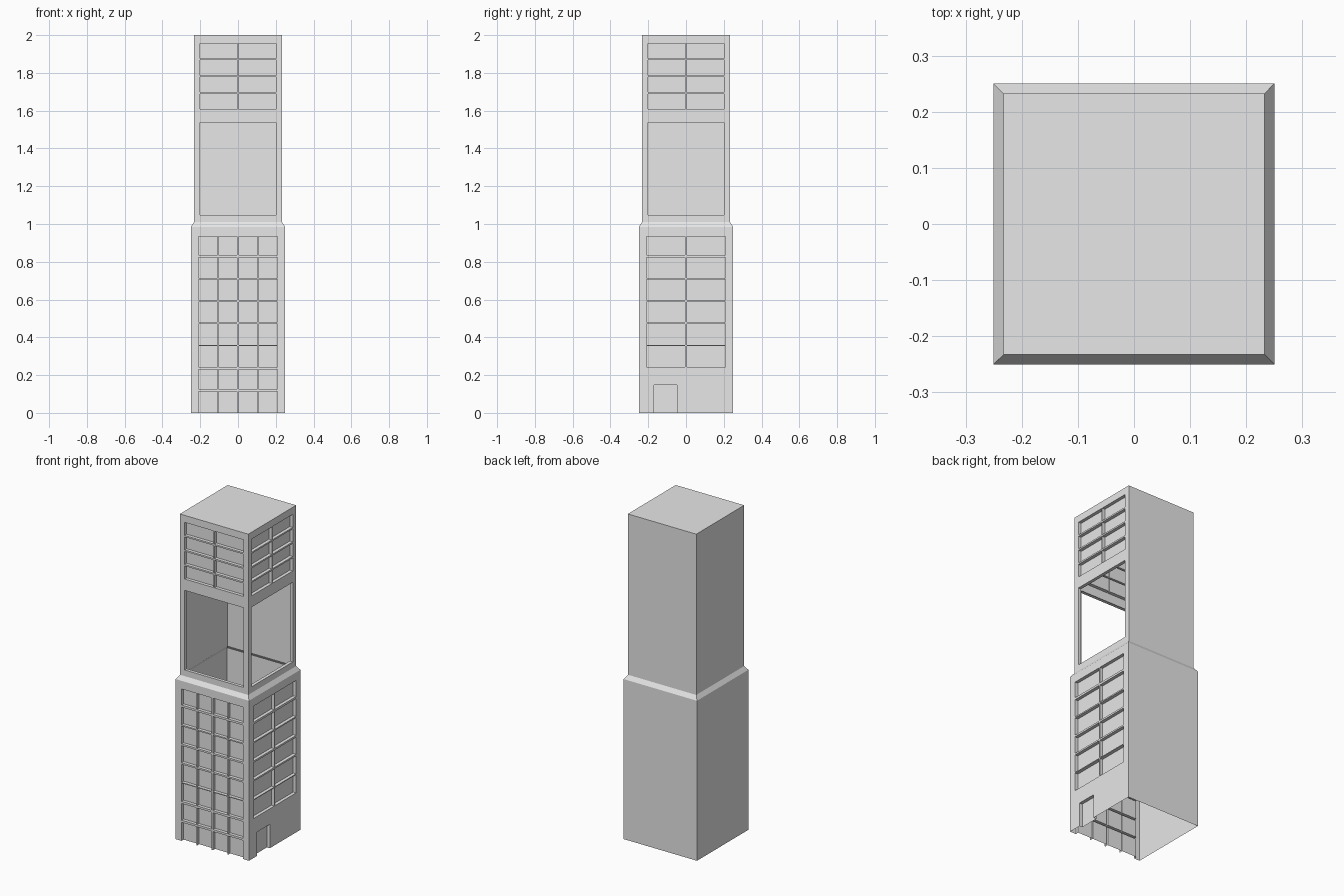
import bpy
import bmesh

cube = bpy.data.objects.get("Cube")
if cube:
    bpy.data.objects.remove(cube, do_unlink=True)

LOWER, UPPER = 0.25, 0.233          # half widths of the two blocks
LEDGE_LOW, LEDGE_HIGH, TOP = 0.985, 1.01, 2.0
DEPTH = 0.02                        # window recess

concrete = bpy.data.materials.new("light_grey")
concrete.use_nodes = True
GREY = (0.8, 0.8, 0.8, 1)
concrete.diffuse_color = GREY
concrete.node_tree.nodes["Principled BSDF"].inputs["Base Color"].default_value = GREY


def make_object(name, quads):
    """Turn a list of corner loops into a welded flat-shaded object."""
    bm = bmesh.new()
    for quad in quads:
        bm.faces.new([bm.verts.new(p) for p in quad])
    bmesh.ops.remove_doubles(bm, verts=bm.verts, dist=0.0001)
    mesh = bpy.data.meshes.new(name)
    bm.to_mesh(mesh)
    bm.free()
    mesh.materials.append(concrete)
    obj = bpy.data.objects.new(name, mesh)
    bpy.context.collection.objects.link(obj)


def front(r):
    return lambda u, z, d=0: (u, d - r, z)


def right(r):
    return lambda u, z, d=0: (r - d, u, z)


def left(r):
    return lambda u, z, d=0: (d - r, -u, z)


def back(r):
    return lambda u, z, d=0: (-u, r - d, z)


def rectangle(u0, u1, z0, z1):
    return [(u0, z0), (u1, z0), (u1, z1), (u0, z1)]


def wall(name, place, r, z0, z1, windows=(), openings=()):
    """Sheet wall with recessed windows and open holes with reveals."""
    holes = list(windows) + list(openings)
    us = sorted({-r, r} | {u for h in holes for u in h[:2]})
    zs = sorted({z0, z1} | {z for h in holes for z in h[2:]})
    put = place(r)
    quads = []
    for ua, ub in zip(us, us[1:]):
        for za, zb in zip(zs, zs[1:]):
            u, z = (ua + ub) / 2, (za + zb) / 2
            if not any(h[0] < u < h[1] and h[2] < z < h[3] for h in holes):
                quads.append([put(*p) for p in rectangle(ua, ub, za, zb)])
    for hole in holes:
        loop = rectangle(*hole)
        for a, b in zip(loop, loop[1:] + loop[:1]):
            if a[1] == b[1] == 0:       # no sill at ground level
                continue
            quads.append([put(*b), put(*b, DEPTH), put(*a, DEPTH), put(*a)])
        if hole in windows:
            quads.append([put(*p, DEPTH) for p in loop])
    make_object(name, quads)


def window_grid(columns, rows):
    return [c + r for c in columns for r in rows]


# Window layouts
wide_cols = [(-0.208, -0.004), (0.004, 0.208)]
narrow_cols = [(-0.209, -0.108), (-0.104, -0.004), (0.004, 0.104), (0.108, 0.209)]
top_cols = [(-0.2, -0.003), (0.003, 0.2)]
lower_rows = [(0, 0.114), (0.127, 0.23), (0.243, 0.355), (0.36, 0.471),
              (0.481, 0.586), (0.597, 0.706), (0.714, 0.823), (0.836, 0.935)]
top_rows = [(1.608 + i * 0.0895, 1.688 + i * 0.0895) for i in range(4)]
door = (-0.17, -0.048, 0, 0.147)
big_opening = (-0.2, 0.2, 1.048, 1.538)

# Lower block
wall("lower_front_wall", front, LOWER, 0, LEDGE_LOW,
     window_grid(narrow_cols, lower_rows))
wall("lower_right_wall", right, LOWER, 0, LEDGE_LOW,
     window_grid(wide_cols, lower_rows[2:]) + [door])

# Upper block
for name, place in (("front", front), ("right", right)):
    wall("upper_" + name + "_wall", place, UPPER, LEDGE_HIGH, TOP,
         window_grid(top_cols, top_rows), [big_opening])

# Plain walls
for name, place in (("left", left), ("back", back)):
    wall("lower_" + name + "_wall", place, LOWER, 0, LEDGE_LOW)
    wall("upper_" + name + "_wall", place, UPPER, LEDGE_HIGH, TOP)

# Sloped ledge between the blocks, and the roof
ledge = []
for place in (front, right, back, left):
    low, high = place(LOWER), place(UPPER)
    ledge.append([low(-LOWER, LEDGE_LOW), low(LOWER, LEDGE_LOW),
                  high(UPPER, LEDGE_HIGH), high(-UPPER, LEDGE_HIGH)])
make_object("sloped_ledge", ledge)
make_object("roof", [[(u, v, TOP) for u, v in rectangle(-UPPER, UPPER, -UPPER, UPPER)]])
